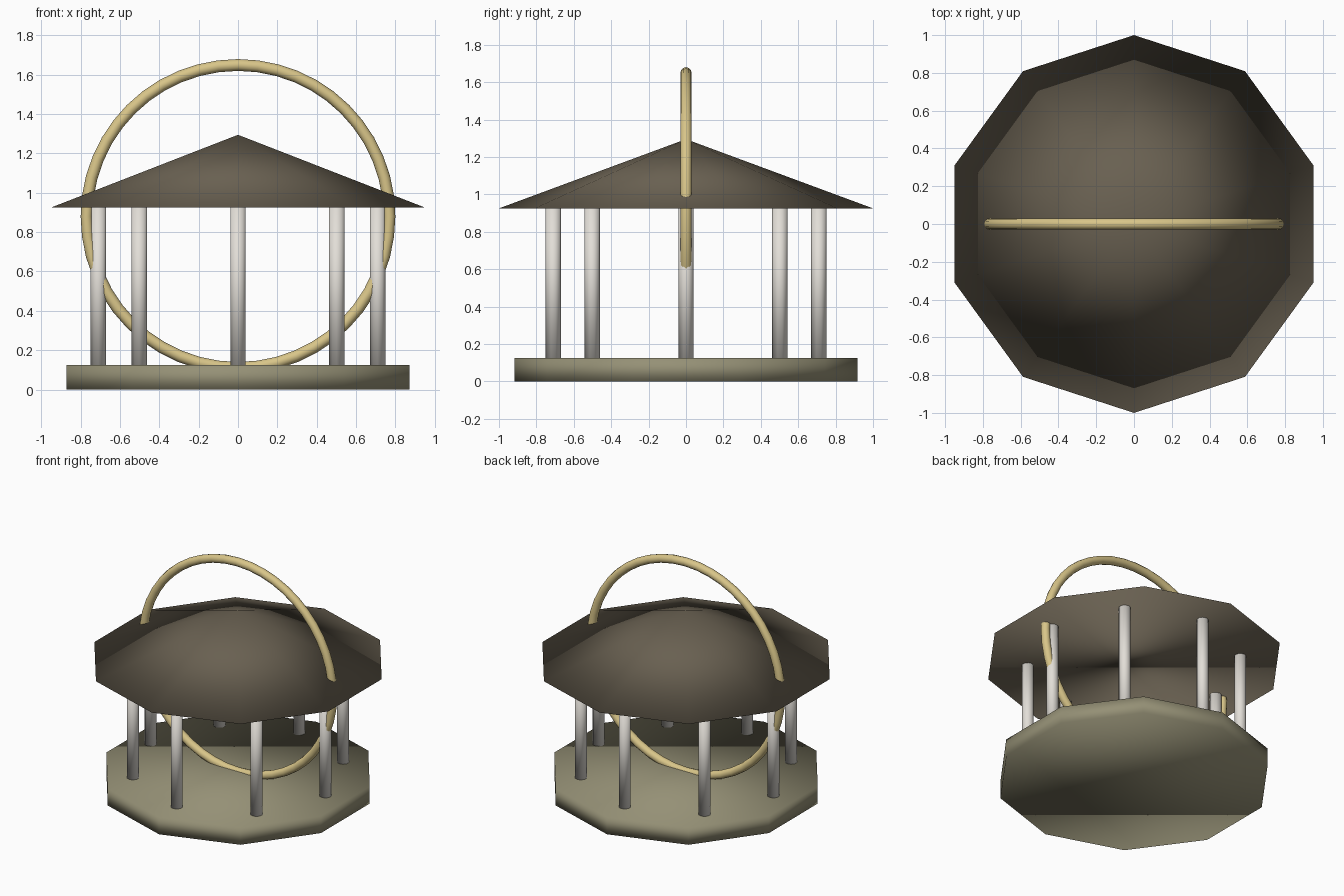
import bpy
from math import pi, sin, cos

cube = bpy.data.objects.get("Cube")
if cube:
    bpy.data.objects.remove(cube, do_unlink=True)


def material(name, rgb):
    mat = bpy.data.materials.new(name)
    mat.use_nodes = True
    mat.diffuse_color = (*rgb, 1)
    mat.node_tree.nodes["Principled BSDF"].inputs["Base Color"].default_value = (*rgb, 1)
    return mat


def finish(name, mat):
    # Fully smooth shading, caps included
    obj = bpy.context.object
    obj.name = name
    obj.data.materials.append(mat)
    bpy.ops.object.shade_smooth()
    return obj


stone = material("olive stone", (0.30, 0.28, 0.18))
slate = material("brown slate", (0.14, 0.117, 0.082))
marble = material("pale marble", (0.76, 0.73, 0.68))
gold = material("soft gold", (0.69, 0.56, 0.25))

SIDES = 10
FLOOR, EAVES, PEAK = 0.125, 0.925, 1.295

# Ten-sided floor slab
bpy.ops.mesh.primitive_cylinder_add(vertices=SIDES, radius=0.917, depth=FLOOR,
                                    location=(0, 0, FLOOR / 2))
finish("base", stone)

# Ten-sided pointed roof
bpy.ops.mesh.primitive_cone_add(vertices=SIDES, radius1=1, radius2=0,
                                depth=PEAK - EAVES, location=(0, 0, (PEAK + EAVES) / 2))
finish("roof", slate)

# Ring of eight pillars
for i in range(8):
    a = i * pi / 4
    bpy.ops.mesh.primitive_cylinder_add(
        vertices=SIDES, radius=0.041, depth=EAVES - FLOOR,
        location=(0.71 * cos(a), 0.71 * sin(a), (EAVES + FLOOR) / 2))
    finish(f"pillar_{i + 1}", marble)

# Upright hoop passing through roof and floor
bpy.ops.mesh.primitive_torus_add(major_radius=0.77, minor_radius=0.03,
                                 major_segments=48, minor_segments=12,
                                 location=(0, 0, 0.88), rotation=(pi / 2, 0, 0))
finish("hoop", gold)
